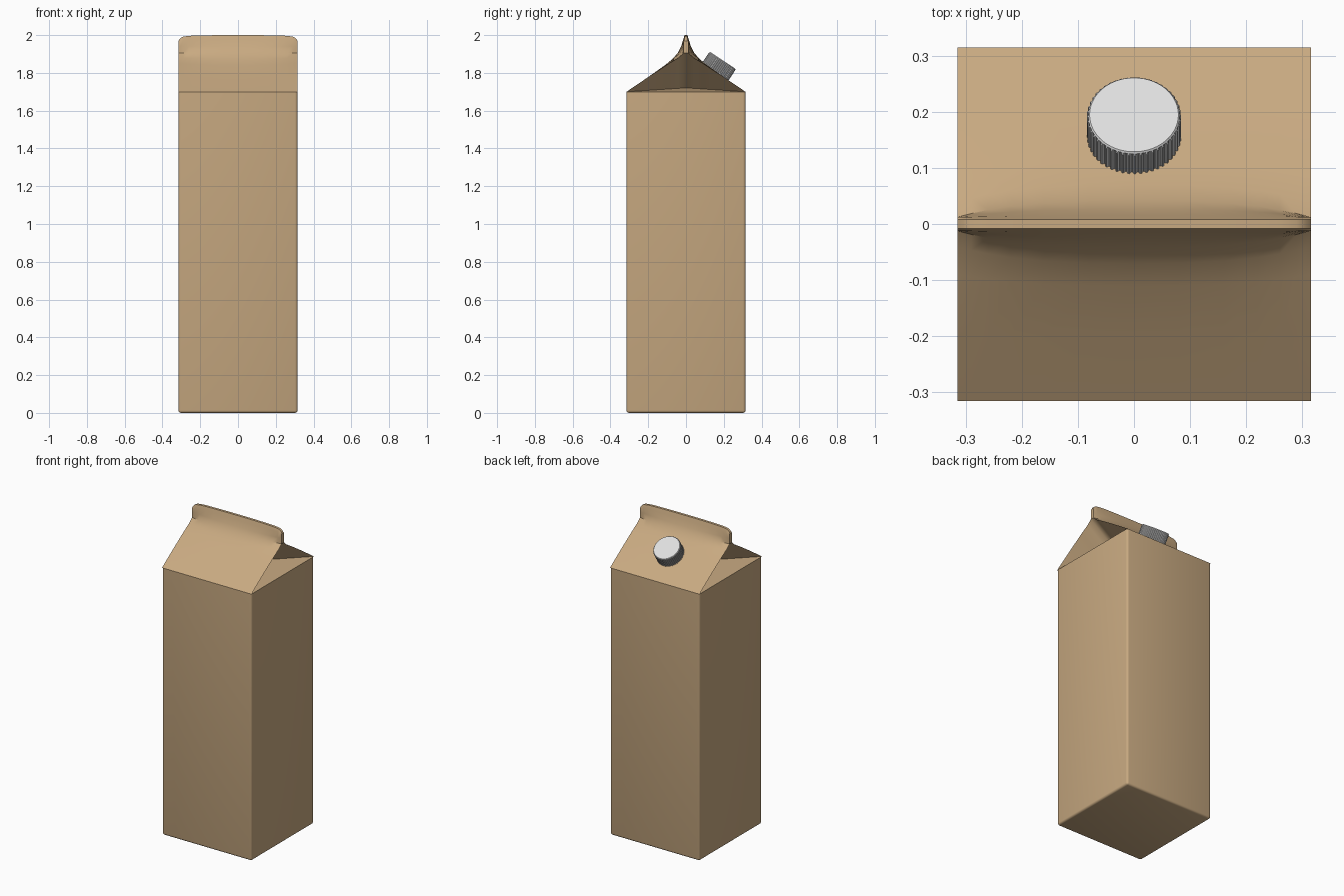
import bpy, bmesh, math
from mathutils import Vector, Matrix

if "Cube" in bpy.data.objects:
    bpy.data.objects.remove(bpy.data.objects["Cube"])

W = 0.315      # half width
EAVE = 1.70    # height where the gable starts


def material(name, rgb):
    m = bpy.data.materials.new(name)
    m.diffuse_color = (*rgb, 1)
    m.use_nodes = True
    m.node_tree.nodes["Principled BSDF"].inputs["Base Color"].default_value = m.diffuse_color
    return m


tan = material("tan card", (0.58, 0.40, 0.22))
white = material("white plastic", (0.74, 0.74, 0.74))


def finish(bm, name, mat, angle):
    bmesh.ops.remove_doubles(bm, verts=bm.verts, dist=1e-5)
    bmesh.ops.dissolve_degenerate(bm, edges=bm.edges, dist=1e-5)
    bmesh.ops.recalc_face_normals(bm, faces=bm.faces)
    me = bpy.data.meshes.new(name)
    bm.to_mesh(me)
    bm.free()
    me.materials.append(mat)
    ob = bpy.data.objects.new(name, me)
    bpy.context.collection.objects.link(ob)
    bpy.ops.object.select_all(action='DESELECT')
    ob.select_set(True)
    bpy.context.view_layer.objects.active = ob
    bpy.ops.object.shade_smooth_by_angle(angle=math.radians(angle))
    return ob


# Carton body: rounded box
bm = bmesh.new()
bmesh.ops.create_cube(bm, size=1, matrix=Matrix.Translation((0, 0, EAVE / 2))
                      @ Matrix.Diagonal((2 * W, 2 * W, EAVE, 1)))
edges = [e for e in bm.edges if min(v.co.z for v in e.verts) < 1]
bmesh.ops.bevel(bm, geom=edges, offset=0.013, segments=3, profile=0.5,
                affect='EDGES')
finish(bm, "carton_body", tan, 40)

# Gable: (y, z) profiles at the ends and, slightly bulged, in the middle
END = [(W, EAVE), (.2, 1.778), (.09, 1.85), (.04, 1.88), (.012, 1.905),
       (.012, 1.94), (.012, 1.975), (.008, 2.0)]
MID = [(W, EAVE), (.2, 1.778), (.11, 1.842), (.07, 1.875), (.042, 1.908),
       (.026, 1.94), (.015, 1.975), (.008, 2.0)]
HALF = [(0, 0), (.08, 0), (.16, .001), (.22, .002), (.26, .004),
        (.29, .008), (.305, .016), (W, .03)]     # x, drop of the fin top
STATIONS = [(-x, d) for x, d in HALF[:0:-1]] + HALF
FOLD = 4            # profile index where the fin starts
DEPTH, RISE = 0.25, 0.02   # how far the side gusset is tucked in

bm = bmesh.new()


def face(*pts):
    bm.faces.new([bm.verts.new(p) for p in pts])


def roof(sy, k, i):
    x, drop = STATIONS[i]
    bulge = 1 - abs(x / W) ** 3
    y = END[k][0] + (MID[k][0] - END[k][0]) * bulge
    z = END[k][1] + (MID[k][1] - END[k][1]) * bulge
    return Vector((x, sy * y, min(z, 2 - drop - (0.003 if k == 6 else 0))))


def gusset(sx, sy, k):
    y = END[k][0]
    t = (W - y) / (W - END[FOLD][0])
    return Vector((sx * (W - DEPTH * t), sy * y, EAVE + RISE * t))


n, last = len(STATIONS), len(END) - 1
# Roof slopes and fin sides
for sy in (-1, 1):
    for k in range(last):
        for i in range(n - 1):
            face(roof(sy, k, i), roof(sy, k, i + 1),
                 roof(sy, k + 1, i + 1), roof(sy, k + 1, i))
# Fin top
for i in range(n - 1):
    face(roof(-1, last, i), roof(-1, last, i + 1),
         roof(1, last, i + 1), roof(1, last, i))
# Tucked-in ends: flaps, gusset floor and fin ends
for sx, i in ((-1, 0), (1, n - 1)):
    for k in range(FOLD):
        for sy in (-1, 1):
            face(roof(sy, k, i), roof(sy, k + 1, i),
                 gusset(sx, sy, k + 1), gusset(sx, sy, k))
        face(gusset(sx, -1, k), gusset(sx, 1, k),
             gusset(sx, 1, k + 1), gusset(sx, -1, k + 1))
    face(roof(-1, FOLD, i), roof(1, FOLD, i),
         gusset(sx, 1, FOLD), gusset(sx, -1, FOLD))
    for k in range(FOLD, last):
        face(roof(-1, k, i), roof(1, k, i),
             roof(1, k + 1, i), roof(-1, k + 1, i))
finish(bm, "gable_top", tan, 35)

# Screw cap: ribbed rim and a smooth rounded lid, tilted onto the back slope
RIBS = 48
bm = bmesh.new()
rings = []
for r, z, ribbed in ((.084, -.01, 1), (.084, .064, 1),
                     (.0815, .067, 0), (.079, .070, 0)):
    ring = []
    for j in range(RIBS * 4):
        a = 2 * math.pi * j / (RIBS * 4)
        rr = r - (.004 if ribbed and j % 4 >= 2 else 0)
        ring.append(bm.verts.new((rr * math.cos(a), rr * math.sin(a), z)))
    rings.append(ring)
for lo, hi in zip(rings, rings[1:]):
    for j in range(len(lo)):
        j2 = (j + 1) % len(lo)
        bm.faces.new((lo[j], lo[j2], hi[j2], hi[j]))
bm.faces.new(rings[-1])
bm.faces.new(rings[0][::-1])
cap = finish(bm, "screw_cap", white, 25)
cap.location = (0, .156, 1.808)
cap.rotation_euler = (-math.radians(33.5), 0, 0)
